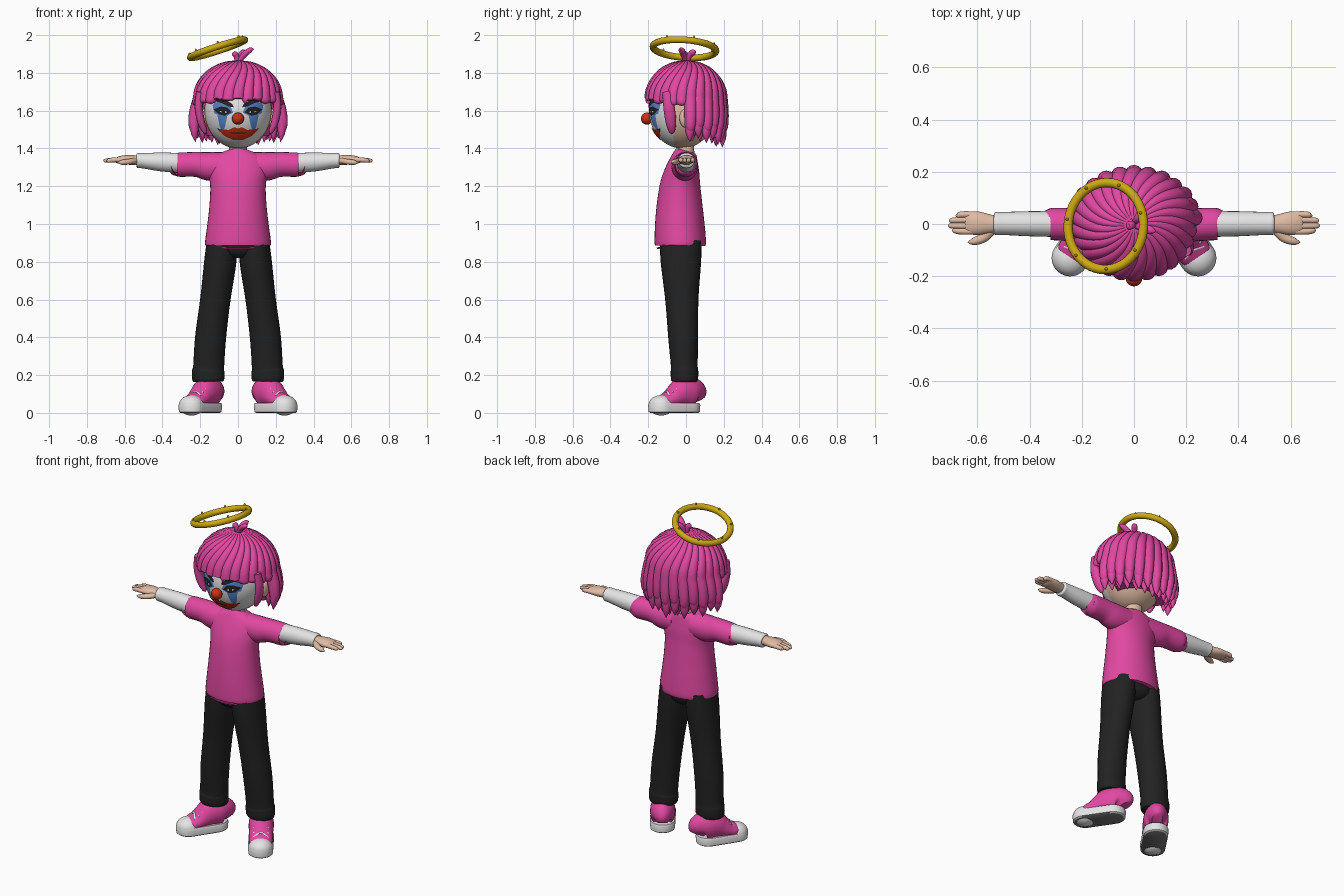
import bpy, bmesh, math
from math import sin, cos, pi, radians, sqrt
from mathutils import Vector, Matrix

cube = bpy.data.objects.get("Cube")
if cube:
    bpy.data.objects.remove(cube, do_unlink=True)

made = []


def material(name, r, g, b):
    m = bpy.data.materials.new(name)
    m.use_nodes = True
    m.diffuse_color = (r, g, b, 1)
    bsdf = m.node_tree.nodes["Principled BSDF"]
    bsdf.inputs["Base Color"].default_value = (r, g, b, 1)
    bsdf.inputs["Roughness"].default_value = 0.7
    return m


PINK = material("pink", .76, .065, .36)
WHITE = material("white", .78, .78, .78)
SKIN = material("skin", .75, .5, .37)
BLACK = material("black", .016, .016, .016)
GOLD = material("gold", .62, .4, .006)
RED = material("red", .6, .03, .008)
BLUE = material("blue", .09, .23, .6)
GREY = material("sole grey", .16, .16, .16)


def finish(name, bm, mats, rule=None, matrix=None):
    """Turn a bmesh into an object, colouring faces by an optional rule."""
    bmesh.ops.recalc_face_normals(bm, faces=bm.faces)
    bm.normal_update()
    for f in bm.faces:
        f.smooth = True
        if rule:
            f.material_index = rule(f)
    if matrix:
        bm.transform(matrix)
    me = bpy.data.meshes.new(name)
    bm.to_mesh(me)
    bm.free()
    for m in mats:
        me.materials.append(m)
    ob = bpy.data.objects.new(name, me)
    bpy.context.collection.objects.link(ob)
    made.append(ob)
    return ob


def skin_rings(name, rings, mats, rule=None, matrix=None):
    """Bridge equal rings of points and close both ends."""
    bm = bmesh.new()
    loops = [[bm.verts.new(p) for p in ring] for ring in rings]
    n = len(loops[0])
    for a, b in zip(loops, loops[1:]):
        for i in range(n):
            j = (i + 1) % n
            bm.faces.new((a[i], a[j], b[j], b[i]))
    bm.faces.new(loops[0][::-1])
    bm.faces.new(loops[-1])
    return finish(name, bm, mats, rule, matrix)


def spline(rows, steps=5):
    """Catmull-Rom interpolation of rows of numbers."""
    rows = [Vector(r) for r in rows]
    out = []
    for i in range(len(rows) - 1):
        p0, p1, p2 = rows[max(i - 1, 0)], rows[i], rows[i + 1]
        p3 = rows[min(i + 2, len(rows) - 1)]
        for k in range(steps):
            t = k / steps
            out.append(p1 + (p2 - p0) * (t / 2)
                       + (p0 * 2 - p1 * 5 + p2 * 4 - p3) * (t * t / 2)
                       + (p1 * 3 - p0 - p2 * 3 + p3) * (t ** 3 / 2))
    return out + [rows[-1]]


def loft(name, rows, mat, side=(1, 0, 0), segs=24, steps=5, matrix=None):
    """Sweep ellipses; each row is x, y, z, radius along side, radius across."""
    rows = spline(rows, steps) if steps > 1 else [Vector(r) for r in rows]
    pts = [Vector(r[:3]) for r in rows]
    rings = []
    for i, r in enumerate(rows):
        t = (pts[min(i + 1, len(pts) - 1)] - pts[max(i - 1, 0)]).normalized()
        s = Vector(side)
        u = (s - t * s.dot(t)).normalized()
        v = t.cross(u)
        rings.append([pts[i] + u * (max(r[3], .001) * cos(2 * pi * k / segs))
                      + v * (max(r[4], .001) * sin(2 * pi * k / segs)) for k in range(segs)])
    return skin_rings(name, rings, [mat], None, matrix)


def ellipsoid(name, centre, size, mats, rule=None, matrix=None, keep=None, segs=32):
    bm = bmesh.new()
    place = Matrix.Translation(centre) @ Matrix.Diagonal((*size, 1))
    bmesh.ops.create_uvsphere(bm, u_segments=segs, v_segments=segs * 3 // 4, radius=1, matrix=place)
    if keep:
        drop = [f for f in bm.faces if not keep(f.calc_center_median())]
        bmesh.ops.delete(bm, geom=drop, context='FACES')
    return finish(name, bm, mats, rule, matrix)


# Head with a painted white face, neck and ears
HC, HR = Vector((0, -.02, 1.6)), Vector((.178, .176, .2))
ellipsoid("head", HC, HR, [SKIN, WHITE],
          lambda f: int(f.calc_center_median().y < -.065), segs=64)
loft("neck", [(0, 0, 1.33, .05, .045), (0, 0, 1.46, .045, .042)], SKIN, steps=1)


def patch(name, outline, mat, lift, s=1, rings=6):
    """Thin paint plate that follows the curve of the face."""
    pts = []
    for a, b in zip(outline, outline[1:] + outline[:1]):
        pts += [Vector(a).lerp(Vector(b), k / 4) for k in range(4)]
    mid = sum(pts, Vector((0, 0))) / len(pts)

    def project(p):
        x, z = p.x * s, p.y
        d = 1 - (x / HR.x) ** 2 - ((z - HC.z) / HR.z) ** 2
        return (x, HC.y - HR.y * sqrt(max(d, 0)) - lift, z)
    return skin_rings(name, [[project(mid.lerp(p, max(k / rings, .01))) for p in pts]
                             for k in range(rings + 1)], [mat])


for s, tag in ((1, "left"), (-1, "right")):
    ellipsoid(tag + "_ear", (s * .18, .0, 1.56), (.022, .035, .05), [SKIN])
    patch(tag + "_eye_paint", [(.025, 1.59), (.05, 1.645), (.1, 1.655), (.135, 1.63),
                               (.125, 1.585), (.075, 1.565)], BLUE, .002, s)
    patch(tag + "_tear_paint", [(.055, 1.58), (.11, 1.58), (.098, 1.52), (.085, 1.49),
                                (.07, 1.51)], BLUE, .003, s)
    patch(tag + "_eye_shadow", [(.035, 1.592), (.055, 1.617), (.09, 1.622), (.13, 1.607),
                                (.1, 1.58), (.07, 1.573)], BLACK, .004, s)
    patch(tag + "_eye_white", [(.056, 1.592), (.075, 1.601), (.1, 1.598), (.08, 1.585)],
          WHITE, .006, s)
    patch(tag + "_pupil", [(.07, 1.584), (.07, 1.602), (.087, 1.602), (.087, 1.584)],
          BLACK, .007, s)
    patch(tag + "_brow", [(.022, 1.618), (.03, 1.636), (.08, 1.663), (.13, 1.652),
                          (.085, 1.64), (.05, 1.622)], BLACK, .006, s)
patch("lips", [(-.11, 1.505), (-.05, 1.498), (-.02, 1.513), (0, 1.506), (.02, 1.513), (.05, 1.498),
               (.11, 1.505), (.075, 1.468), (.03, 1.446), (-.03, 1.446), (-.075, 1.468)], RED, .006)
patch("mouth_line", [(-.06, 1.482), (0, 1.486), (.06, 1.482), (0, 1.478)], BLACK, .008)
ellipsoid("nose", (0, -.207, 1.558), (.032, .032, .032), [RED])

# Hair: under-cap, crown locks and shorter layers that hang at the back
CZ = 1.665
ellipsoid("hair_cap", (0, 0, CZ), (.222, .202, .198), [PINK],
          keep=lambda c: c.z > (1.66 if c.y < .02 else 1.48))
loft("hair_back", [(0, .07, 1.47, .17, .09), (0, .065, 1.56, .2, .125), (0, .06, 1.68, .205, .13)],
     PINK)


def lock(name, az, end, start=6, scale=1.0, width=.034):
    """One plump lock from the crown, over the dome and down to its tip."""
    path = []
    for k in range(9):
        phi = radians(start + (90 - start) * k / 8)
        a = az + .4 * cos(phi) ** 2
        path.append(Vector((.212 * sin(phi) * cos(a), .192 * sin(phi) * sin(a),
                            CZ + .192 * cos(phi))))
    base, drop = path[-1], CZ - end
    for k in range(1, 7):
        t = k / 6
        flare = min(drop / .2, 1) * sin(t * 2.2)
        path.append(Vector((base.x * (1 + .14 * flare), base.y * (1 + .05 * flare), CZ - drop * t)))
    path = [Vector((p.x * scale, p.y * scale, p.z)) for p in path]
    rows = []
    for i, p in enumerate(path):
        t = i / (len(path) - 1)
        r = width * min(1, .3 + 1.3 * t) * sqrt(max(1 - t ** 7, 0))
        rows.append((*p, r * .85, r))
    return loft(name, rows, PINK, (cos(az), sin(az), .35), 12, 2)


COUNT = 26
for i in range(COUNT):
    az = 2 * pi * i / COUNT - pi / 2
    front = abs(math.degrees((az + pi / 2 + pi) % (2 * pi) - pi))
    if front < 66:
        end = 1.672 - .035 * front / 60 - .012 * (i % 2)
    elif front < 96:
        end = 1.625
    else:
        end = 1.49 - .02 * (i % 2)
    lock("hair_lock", az, end)
for i in range(13):
    az = radians(6 + 168 * i / 12)
    lock("hair_under_lock", az, 1.405 + .02 * (i % 2) + .03 * abs(cos(az)), 60, .96, .032)
for i in range(11):
    az = radians(12 + 156 * i / 10)
    lock("hair_inner_lock", az, 1.41 + .03 * abs(cos(az)), 70, .8, .03)
for s in (1, -1):
    loft("side_lock", [(s * .2, -.1, 1.7, .02, .025), (s * .208, -.09, 1.62, .022, .03),
                       (s * .195, -.08, 1.54, .02, .028), (s * .175, -.075, 1.49, .012, .016),
                       (s * .168, -.075, 1.475, .001, .001)], PINK, segs=12)
for tip in ((.085, -.03, 1.925), (-.03, -.01, 1.905), (.04, .05, 1.915)):
    x, y, z = tip
    loft("hair_tuft", [(0, 0, 1.85, .012, .012), (x * .35, y * .4, 1.893, .016, .016),
                       (x * .75, y * .8, z - .004, .016, .014), (x, y, z, .001, .001)],
         PINK, (0, 1, 0), 10)

# Tilted halo with small studs
tilt = Matrix.Translation((-.108, -.008, 1.928)) @ Matrix.Rotation(radians(-18), 4, 'Y') \
    @ Matrix.Rotation(radians(-4), 4, 'X')
ring = []
for i in range(48):
    a = 2 * pi * i / 48
    ring.append([((.152 + .018 * cos(b)) * cos(a), (.167 + .018 * cos(b)) * sin(a), .018 * sin(b))
                 for b in (2 * pi * k / 12 for k in range(12))])
bm = bmesh.new()
loops = [[bm.verts.new(p) for p in r] for r in ring]
for i in range(48):
    for k in range(12):
        a, b, j = loops[i], loops[(i + 1) % 48], (k + 1) % 12
        bm.faces.new((a[k], a[j], b[j], b[k]))
finish("halo", bm, [GOLD], None, tilt)
for i in range(7):
    a = 2 * pi * i / 7 + .3
    ellipsoid("halo_stud", (.152 * cos(a), .167 * sin(a), .019), (.006, .006, .01), [GOLD],
              matrix=tilt, segs=8)

# Shirt body and collar
loft("shirt", [(0, -.03, .888, .165, .125), (0, -.03, .897, .175, .136), (0, -.033, 1.0, .162, .131),
               (0, -.034, 1.1, .151, .121), (0, -.031, 1.2, .147, .108), (0, -.02, 1.28, .158, .092),
               (0, -.01, 1.34, .15, .073), (0, -.003, 1.375, .09, .06), (0, 0, 1.387, .055, .05)],
     PINK, segs=40)

for s, tag in ((1, "left"), (-1, "right")):
    up = (0, 0, 1)
    # Short sleeve, long white sleeve and hand
    loft(tag + "_short_sleeve", [(s * .06, -.008, 1.305, .075, .07), (s * .15, -.006, 1.305, .076, .07),
                                 (s * .22, -.003, 1.315, .066, .064), (s * .31, 0, 1.314, .064, .062),
                                 (s * .321, 0, 1.314, .058, .057)], PINK, up)
    loft(tag + "_long_sleeve", [(s * .28, 0, 1.322, .053, .05), (s * .4, .001, 1.328, .05, .048),
                                (s * .5, .002, 1.335, .041, .044), (s * .53, .002, 1.336, .04, .044),
                                (s * .537, .002, 1.336, .033, .037)], WHITE, up)
    loft(tag + "_palm", [(s * .51, 0, 1.338, .024, .03), (s * .55, 0, 1.338, .026, .036),
                         (s * .6, .003, 1.34, .024, .045), (s * .64, .004, 1.338, .016, .041),
                         (s * .652, .004, 1.338, .006, .03)], SKIN, up)
    for y, tip in ((.036, .685), (.015, .71), (-.007, .713), (-.028, .698)):
        loft(tag + "_finger", [(s * .61, y, 1.34, .012, .0125), (s * .66, y, 1.339, .0125, .0125),
                               (s * (tip - .01), y * .9, 1.335, .01, .01),
                               (s * tip, y * .9, 1.334, .001, .001)], SKIN, up, 12)
    loft(tag + "_thumb", [(s * .545, -.02, 1.335, .016, .02), (s * .575, -.052, 1.33, .015, .018),
                          (s * .615, -.067, 1.326, .013, .014), (s * .638, -.07, 1.325, .001, .001)],
         SKIN, up, 12)

    # Trouser leg
    loft(tag + "_trouser_leg", [(s * .158, -.008, .165, .078, .066), (s * .158, -.008, .18, .085, .072),
                                (s * .157, -.008, .22, .086, .073), (s * .155, -.009, .25, .082, .071),
                                (s * .145, -.015, .4, .082, .079), (s * .12, -.022, .6, .08, .088),
                                (s * .094, -.027, .8, .085, .107), (s * .085, -.028, .91, .08, .11)],
         BLACK, segs=28)

    # Shoe, turned outward: sole, upper, toe cap, laces
    turn = Matrix.Translation((s * .155, .005, 0)) @ Matrix.Rotation(s * radians(33.7), 4, 'Z')
    rings = []
    for z, r in ((0, .06), (.006, .068), (.04, .071), (.052, .066)):
        rings.append([(r * cos(a), r * sin(a) - (.162 if k >= 16 else 0), z)
                      for k, a in ((k, pi * (k - (k >= 16)) / 15) for k in range(32))])
    skin_rings(tag + "_sole", rings, [WHITE, GREY], lambda f: int(f.normal.z < -.8), turn)
    profile = ((.067, .03, .115), (.052, .055, .17), (.02, .069, .19), (-.03, .07, .188),
               (-.07, .067, .155), (-.11, .066, .118), (-.15, .062, .095), (-.18, .04, .07))
    loft(tag + "_shoe_upper", [(0, y, (top + .02) / 2, w, (top - .02) / 2) for y, w, top in profile],
         PINK, matrix=turn)
    ellipsoid(tag + "_toe_cap", (0, -.164, .04), (.068, .067, .054), [WHITE], matrix=turn)
    for y, z in ((-.06, .166), (-.082, .146), (-.104, .126), (-.126, .11)):
        for d in (.012, -.012):
            loft(tag + "_lace", [(-.042, y + d, z - .02, .005, .006), (0, y, z + .003, .005, .006),
                                 (.042, y - d, z - .02, .005, .006)], WHITE, up, 8, 4, turn)
    loft(tag + "_sock", [(0, 0, .14, .045, .045), (0, 0, .2, .045, .045)], WHITE,
         steps=1, matrix=turn)

# Trouser seat joining the legs
loft("trouser_seat", [(0, -.027, .82, .06, .07), (0, -.027, .85, .13, .1), (0, -.028, .91, .155, .112)],
     BLACK, segs=32)

# Smooth shading that keeps creases sharp
bpy.ops.object.select_all(action='DESELECT')
for ob in made:
    ob.select_set(True)
bpy.context.view_layer.objects.active = made[0]
bpy.ops.object.shade_smooth_by_angle(angle=radians(45))
